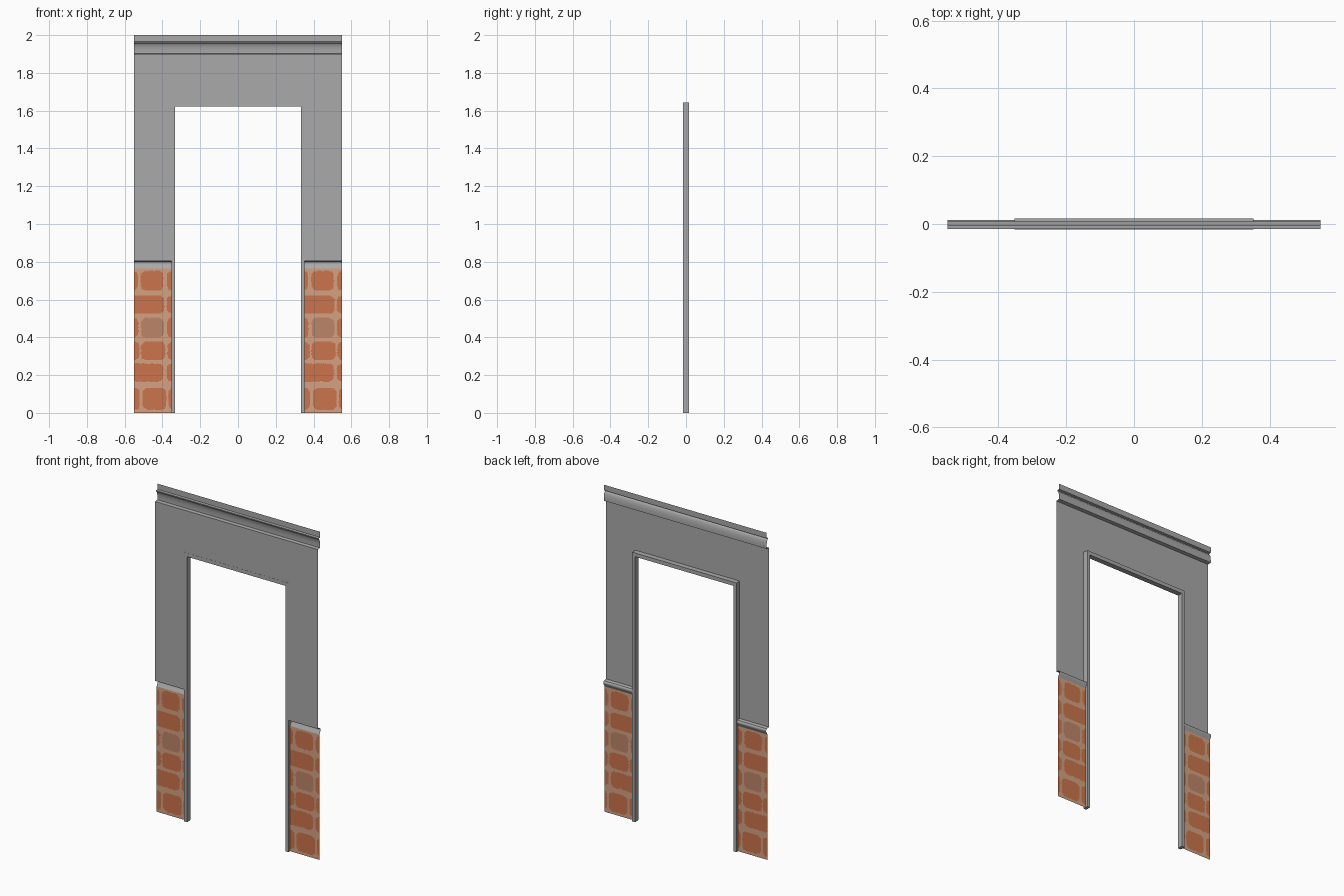
import bpy, bmesh, math, random

if "Cube" in bpy.data.objects:
    bpy.data.objects.remove(bpy.data.objects["Cube"])

random.seed(4)
W, OPEN_X, OPEN_Z = 0.55, 0.352, 1.631   # half width of the panel, opening in the wall
Y_WALL, Y_BRICK = -0.0152, 0.0
Z_BRICK, Z_RAIL, Z_CROWN = 0.765, 0.805, 1.90


def material(name, rgb):
    m = bpy.data.materials.new(name)
    m.diffuse_color = (*rgb, 1)
    m.use_nodes = True
    m.node_tree.nodes["Principled BSDF"].inputs["Base Color"].default_value = m.diffuse_color
    return m


grey = material("grey paint", (0.40, 0.40, 0.40))
mortar = material("mortar", (0.66, 0.365, 0.225))
orange = material("orange brick", (0.60, 0.178, 0.072))
brown = material("brown brick", (0.50, 0.235, 0.138))


def finish(bm, name, mats, smooth=False):
    me = bpy.data.meshes.new(name)
    bm.to_mesh(me)
    bm.free()
    ob = bpy.data.objects.new(name, me)
    bpy.context.collection.objects.link(ob)
    for m in mats:
        me.materials.append(m)
    if smooth:
        bpy.ops.object.select_all(action='DESELECT')
        ob.select_set(True)
        bpy.context.view_layer.objects.active = ob
        bpy.ops.object.shade_smooth_by_angle(angle=math.radians(35))
    return ob


def moulding(name, profile, x0, x1):
    """Open strip: a (y, z) profile, listed top to bottom, swept along x."""
    bm = bmesh.new()
    rows = [[bm.verts.new((x, y, z)) for x in (x0, x1)] for y, z in profile]
    for a, b in zip(rows, rows[1:]):
        bm.faces.new((a[0], a[1], b[1], b[0]))
    return finish(bm, name, [grey], True)


def arch(bm, y, xo, zo, xi, zi, z0):
    """Upside-down U shaped face."""
    pts = [(-xo, z0), (-xo, zo), (xo, zo), (xo, z0),
           (xi, z0), (xi, zi), (-xi, zi), (-xi, z0)]
    return bm.faces.new([bm.verts.new((x, y, z)) for x, z in pts])


# Upper wall sheet
bm = bmesh.new()
arch(bm, Y_WALL, W, Z_CROWN, OPEN_X, OPEN_Z, Z_RAIL)
finish(bm, "upper_wall", [grey])

# Door frame
bm = bmesh.new()
face = arch(bm, -0.016, OPEN_X, 1.644, 0.333, 1.621, 0)
ext = bmesh.ops.extrude_face_region(bm, geom=[face], use_keep_orig=True)
bmesh.ops.translate(bm, vec=(0, 0.032, 0),
                    verts=[v for v in ext["geom"] if isinstance(v, bmesh.types.BMVert)])
bmesh.ops.recalc_face_normals(bm, faces=bm.faces)
finish(bm, "door_frame", [grey])

# Crown moulding: top fascia, step, rounded lower part, underside
crown = [(0.008, 2.0), (0.008, 1.966), (-0.006, 1.964), (-0.006, 1.958)]
crown += [(-0.006 + 0.014 * math.sin(t * math.pi / 12),
           1.912 + 0.046 * math.cos(t * math.pi / 12)) for t in range(1, 7)]
crown += [(0.008, 1.902), (Y_WALL, Z_CROWN)]
moulding("crown_moulding", crown, -W, W)

# Chair rails on both sides of the opening
rail = [(Y_WALL, Z_RAIL), (0.006, 0.802), (0.010, 0.798), (0.012, 0.792),
        (0.011, 0.785), (0.007, 0.779), (0.004, 0.773), (Y_BRICK, Z_BRICK)]
moulding("chair_rail_left", rail, -W, -OPEN_X)
moulding("chair_rail_right", rail, OPEN_X, W)

# Brick courses: (z low, z high, [(u low, u high, material index), ...])
courses = [
    (0.016, 0.133, [(-0.1, 0.030, 1), (0.045, 0.170, 1), (0.182, 0.3, 1)]),
    (0.165, 0.262, [(-0.1, 0.155, 1), (0.172, 0.3, 1)]),
    (0.280, 0.377, [(-0.1, 0.028, 1), (0.036, 0.165, 1), (0.175, 0.3, 1)]),
    (0.398, 0.504, [(-0.1, 0.022, 1), (0.038, 0.157, 2), (0.174, 0.3, 1)]),
    (0.525, 0.622, [(-0.1, 0.160, 1), (0.172, 0.3, 1)]),
    (0.647, 0.753, [(-0.1, 0.020, 1), (0.036, 0.155, 1), (0.174, 0.3, 1)]),
]


def brick_index(u, z):
    """Rounded rectangles with slightly ragged edges; 0 is mortar."""
    r = 0.028
    for z0, z1, bricks in courses:
        for u0, u1, idx in bricks:
            dx = max(abs(u - (u0 + u1) / 2) - (u1 - u0) / 2 + r, 0)
            dz = max(abs(z - (z0 + z1) / 2) - (z1 - z0) / 2 + r, 0)
            if math.hypot(dx, dz) < r + random.uniform(-0.002, 0.002):
                return idx
    return 0


# Brick panels: gridded sheets coloured by the brick rule
def brick_panel(name, x0, x1, nx=40, nz=150):
    bm = bmesh.new()
    grid = [[bm.verts.new((x0 + (x1 - x0) * i / nx, Y_BRICK, Z_BRICK * (1 - j / nz)))
             for i in range(nx + 1)] for j in range(nz + 1)]
    for j in range(nz):
        for i in range(nx):
            f = bm.faces.new((grid[j][i], grid[j][i + 1], grid[j + 1][i + 1], grid[j + 1][i]))
            c = f.calc_center_median()
            f.material_index = brick_index(c.x - x0, c.z)
    finish(bm, name, [mortar, orange, brown])


brick_panel("brick_panel_left", -W, -OPEN_X)
brick_panel("brick_panel_right", OPEN_X, W)
